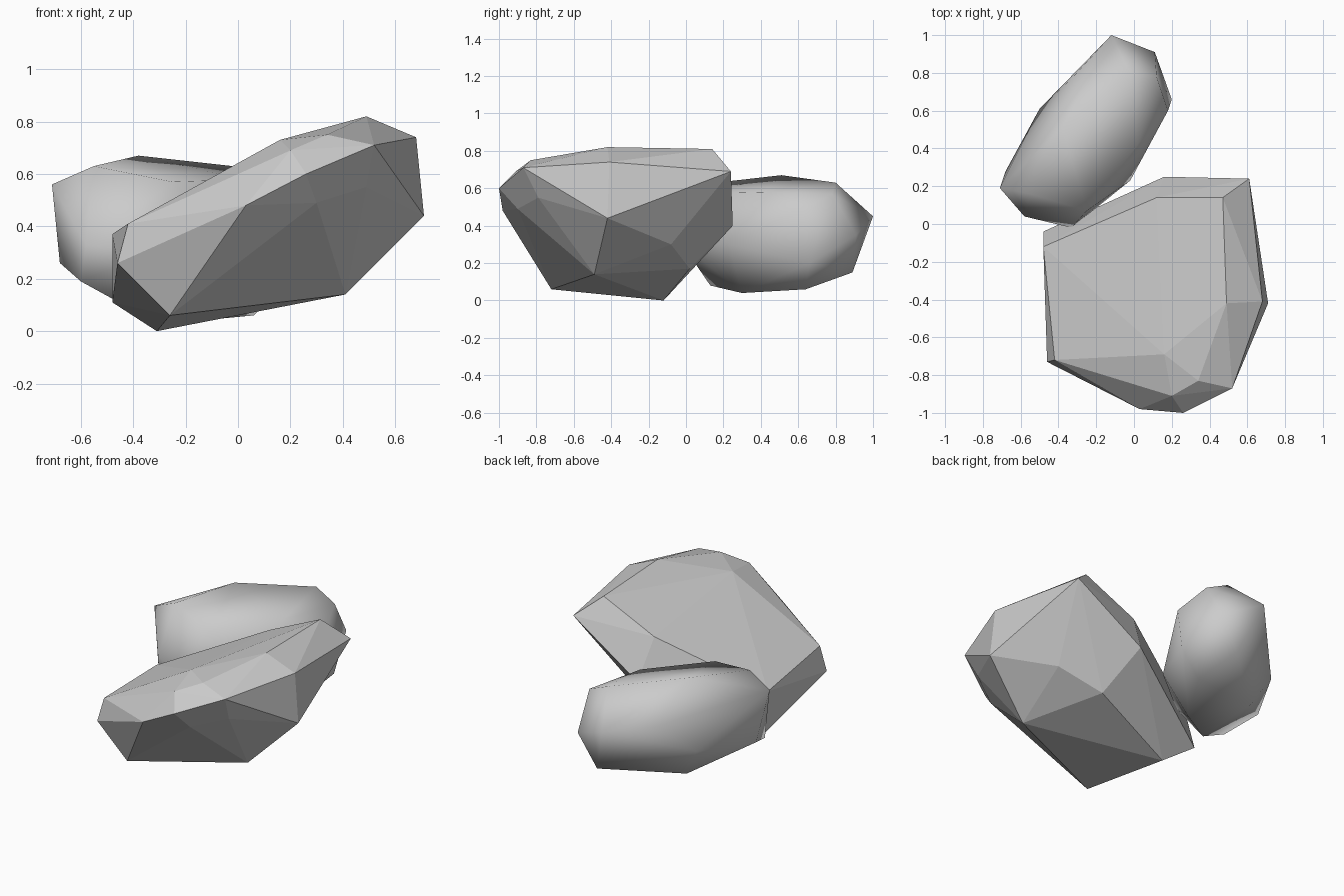
import bpy
import bmesh
from math import radians

# Remove the default cube only
default_cube = bpy.data.objects.get("Cube")
if default_cube:
    bpy.data.objects.remove(default_cube, do_unlink=True)


def make_material(name, colour):
    material = bpy.data.materials.new(name)
    material.use_nodes = True
    material.diffuse_color = colour
    for node in material.node_tree.nodes:
        if node.type == "BSDF_PRINCIPLED":
            node.inputs["Base Color"].default_value = colour
            node.inputs["Roughness"].default_value = .9
    return material


def make_boulder(name, corners, material, flat_angle):
    """Wrap a convex skin around the corner points and merge nearly flat facets."""
    mesh = bpy.data.meshes.new(name)
    bm = bmesh.new()
    for corner in corners:
        bm.verts.new(corner)
    hull = bmesh.ops.convex_hull(bm, input=bm.verts)
    leftovers = {item for item in hull["geom_interior"] + hull["geom_unused"]
                 if isinstance(item, bmesh.types.BMVert)}
    bmesh.ops.delete(bm, geom=list(leftovers), context="VERTS")
    bmesh.ops.dissolve_limit(bm, angle_limit=radians(flat_angle),
                             verts=bm.verts, edges=bm.edges)
    bmesh.ops.recalc_face_normals(bm, faces=bm.faces)
    bm.to_mesh(mesh)
    bm.free()
    mesh.materials.append(material)
    boulder = bpy.data.objects.new(name, mesh)
    bpy.context.collection.objects.link(boulder)
    return boulder


def smooth_boulder(boulder, sharp_angle):
    bpy.ops.object.select_all(action="DESELECT")
    boulder.select_set(True)
    bpy.context.view_layer.objects.active = boulder
    bpy.ops.object.shade_smooth_by_angle(angle=radians(sharp_angle))


stone_grey = make_material("stone grey", (.6, .6, .6, 1))

# Large faceted boulder: sloping top, rim, then underside
slab_top = [
    (.49, -.42, .82), (.47, .14, .81), (.12, .14, .65), (-.48, -.12, .37),
    (-.42, -.72, .41), (.16, -.69, .73), (.2, -.91, .69), (.34, -.83, .75),
]
slab_rim = [
    (.68, -.41, .74), (.71, -.42, .44), (.61, .24, .69), (.16, .25, .4),
    (.52, -.87, .71), (.26, -1, .6), (.03, -.98, .48), (.06, -.87, .62),
    (.49, -.79, .55), (.3, -.9, .49), (.15, -.9, .44), (-.46, -.73, .26),
]
slab_base = [
    (.41, -.49, .14), (.49, -.08, .3), (.25, .02, .17),
    (-.26, -.72, .06), (-.31, -.12, 0), (-.48, -.04, .11),
]
make_boulder("large_boulder", slab_top + slab_rim + slab_base, stone_grey, 1)

# Smaller rounded boulder behind it: top, sides, then underside
round_top = [
    (-.38, .51, .67), (-.02, .8, .63), (.12, .78, .57), (-.55, .16, .63),
    (-.71, .19, .56), (-.25, .07, .57), (.02, .42, .58),
]
round_sides = [
    (-.12, 1, .45), (.11, .91, .35), (.18, .6, .48), (.2, .66, .2),
    (-.02, .23, .3), (-.33, -.02, .3), (-.58, .04, .33), (-.68, .28, .26),
    (-.5, .61, .28), (-.33, .77, .45),
]
round_base = [
    (-.01, .89, .15), (-.39, .55, .09), (.06, .64, .06),
    (-.15, .3, .04), (-.4, .13, .08), (-.6, .08, .19),
]
small_boulder = make_boulder(
    "small_boulder", round_top + round_sides + round_base, stone_grey, 1)
smooth_boulder(small_boulder, 60)
